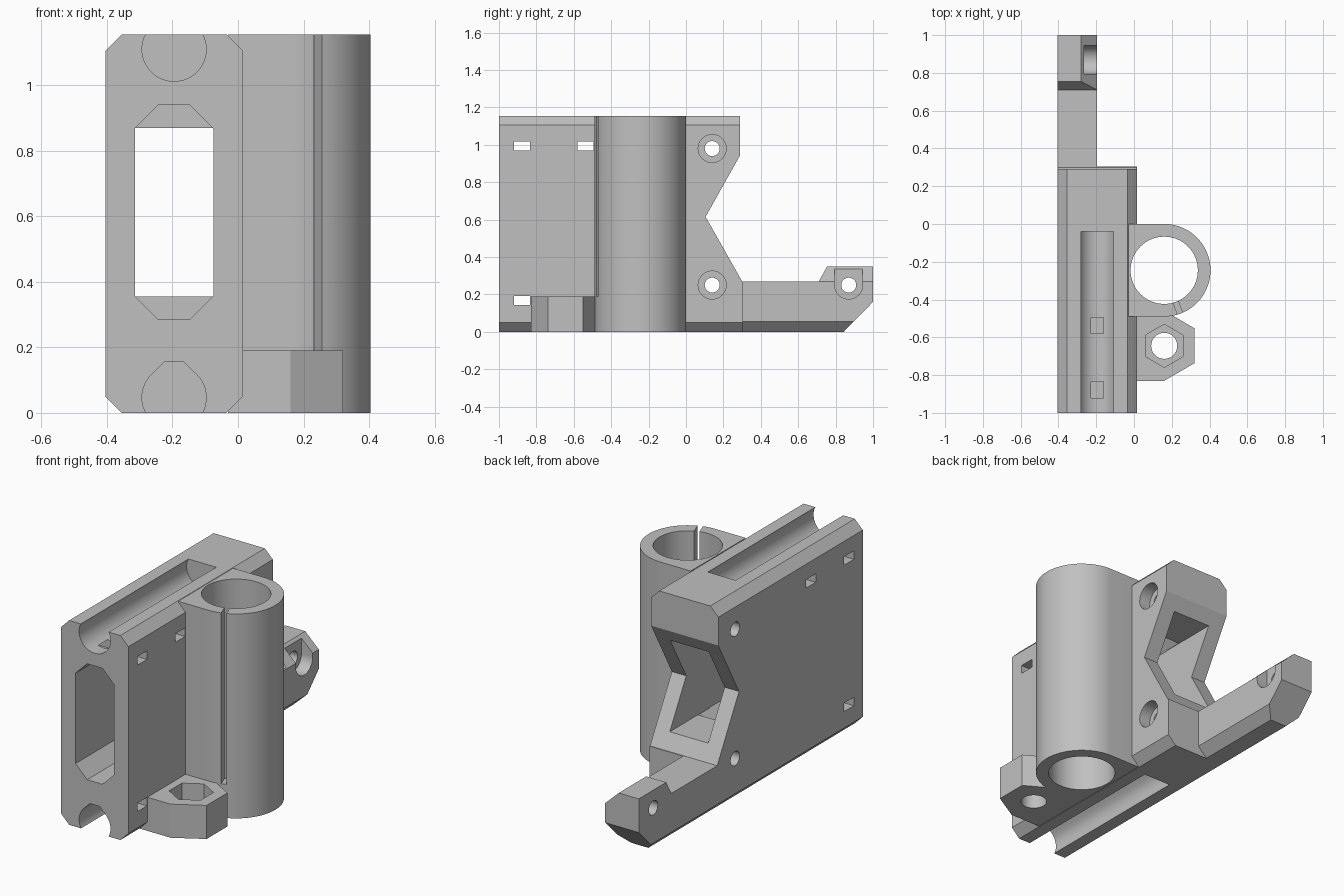
import bpy, bmesh, math
from mathutils import Vector

if "Cube" in bpy.data.objects:
    bpy.data.objects.remove(bpy.data.objects["Cube"], do_unlink=True)

grey = bpy.data.materials.new("light grey plastic")
grey.use_nodes = True
GREY = (0.53, 0.53, 0.53, 1)
grey.diffuse_color = GREY
grey.node_tree.nodes["Principled BSDF"].inputs["Base Color"].default_value = GREY

H = 1.155                       # overall body height
LEFT, RIGHT = -0.405, 0.015     # body sides
ROD_X, ROD_R = -0.195, 0.098    # horizontal rod grooves
TUBE_X, TUBE_Y, TUBE_R = 0.16, -0.245, 0.245
NUT_Y = -0.645


def prism(name, axis, pts, lo, hi):
    """Extrude a flat profile along an axis from lo to hi."""
    place = {"x": lambda p, t: (t, p[0], p[1]),
             "y": lambda p, t: (p[0], t, p[1]),
             "z": lambda p, t: (p[0], p[1], t)}[axis]
    bm = bmesh.new()
    a = [bm.verts.new(place(p, lo)) for p in pts]
    b = [bm.verts.new(place(p, hi)) for p in pts]
    bm.faces.new(a)
    bm.faces.new(b)
    for i in range(len(pts)):
        j = (i + 1) % len(pts)
        bm.faces.new((a[i], a[j], b[j], b[i]))
    bmesh.ops.recalc_face_normals(bm, faces=bm.faces)
    mesh = bpy.data.meshes.new(name)
    bm.to_mesh(mesh)
    bm.free()
    mesh.materials.append(grey)
    ob = bpy.data.objects.new(name, mesh)
    bpy.context.collection.objects.link(ob)
    return ob


def arc(cx, cy, r, start=0, end=360, n=48):
    """Points on an arc, in degrees; a full turn leaves out the repeat."""
    full = abs(end - start) == 360
    steps = [math.radians(start + (end - start) * i / n) for i in range(n if full else n + 1)]
    return [(cx + r * math.cos(t), cy + r * math.sin(t)) for t in steps]


def rect(x0, x1, y0, y1):
    return [(x0, y0), (x1, y0), (x1, y1), (x0, y1)]


def octagon(x0, x1, y0, y1, c):
    return [(x0 + c, y0), (x1 - c, y0), (x1, y0 + c), (x1, y1 - c),
            (x1 - c, y1), (x0 + c, y1), (x0, y1 - c), (x0, y0 + c)]


def combine(body, other, operation):
    """Boolean the other solid into the body, then discard it."""
    mod = body.modifiers.new("combine", "BOOLEAN")
    mod.operation, mod.solver, mod.object = operation, "EXACT", other
    bpy.context.view_layer.update()
    graph = bpy.context.evaluated_depsgraph_get()
    mesh = bpy.data.meshes.new_from_object(body.evaluated_get(graph))
    body.modifiers.clear()
    body.data = mesh
    bpy.data.objects.remove(other, do_unlink=True)


def cut(axis, pts, lo, hi):
    combine(body, prism("cutter", axis, pts, lo, hi), "DIFFERENCE")


# Body: bevelled bar trimmed to the side outline with its notch and arm
body = prism("rod_carriage", "y", octagon(LEFT, RIGHT, 0, H, 0.05), -1, 1)
side = [(-1.1, -0.1), (0.745, -0.1), (1, 0.16), (1, 0.35), (0.755, 0.35), (0.71, 0.27),
        (0.3, 0.27), (0.105, 0.615), (0.29, 0.945), (0.29, 1.3), (-1.1, 1.3)]
combine(body, prism("side_outline", "x", side, -1, 1), "INTERSECT")

# Arm: narrowed, with bevelled lower and upper edges
cut("y", [(-0.305, -0.055), (ROD_X, 0.055), (ROD_X, 0.27), (-0.3, 0.369),
          (-0.3, 0.5), (0.2, 0.5), (0.2, -0.055)], 0.305, 1.1)

# Vertical bearing tube, blended square into the body
outer = [(-0.03, -0.49)] + arc(TUBE_X, TUBE_Y, TUBE_R, -90, 90, 40) + [(-0.03, 0)]
combine(body, prism("bearing_tube", "z", outer, 0, H), "UNION")

# Nut holder at the foot of the tube
holder = [(-0.03, -0.83), (TUBE_X, -0.83), (0.32, -0.737), (0.32, -0.552),
          (0.2, -0.482), (0.16, -0.4), (-0.03, -0.4)]
combine(body, prism("nut_holder", "z", holder, 0, 0.19), "UNION")

# Tube bore and its clamping slit
cut("z", arc(TUBE_X, TUBE_Y, 0.178, n=64), -0.1, 1.3)
out = Vector((math.cos(math.radians(-70)), math.sin(math.radians(-70))))
across = Vector((-out.y, out.x)) * 0.014
centre = Vector((TUBE_X, TUBE_Y))
slit = [centre + out * d + across * s for d, s in ((0.1, -1), (0.255, -1), (0.255, 1), (0.1, 1))]
cut("z", slit, 0.19, 1.3)

# Hexagonal nut pocket and screw hole
cut("z", arc(TUBE_X, NUT_Y, 0.114, 30, 390, 6), 0.09, 0.3)
cut("z", arc(TUBE_X, NUT_Y, 0.069, n=32), -0.1, 0.3)

# Rod grooves: round above, flattened teardrop below
cut("y", arc(ROD_X, 1.11, ROD_R), -1.1, -0.04)
flat = 0.03
cut("y", arc(ROD_X, 0.047, ROD_R, 135, 405, 36)
    + [(ROD_X + flat, 0.155), (ROD_X - flat, 0.155)], -1.1, -0.04)

# Belt window: bevelled at the front, plain at the notch
cut("y", octagon(-0.315, -0.075, 0.285, 0.94, 0.072), -1.1, 0)
cut("y", rect(-0.315, -0.075, 0.355, 0.87), -0.1, 0.5)

# Tie slots
for y, z in ((-0.92, 0.97), (-0.58, 0.97), (-0.92, 0.143)):
    cut("x", rect(y, y + 0.086, z, z + 0.048), -0.6, 0.1)

# Counterbored side screw holes
for z in (0.25, 0.98):
    cut("x", arc(0.14, z, 0.04, n=24), -0.6, 0.1)
    cut("x", arc(0.14, z, 0.075, n=32), -0.055, 0.1)

# Arm tip: screw hole and open-topped round pocket
cut("x", arc(0.87, 0.25, 0.04, n=24), -0.6, 0)
cut("x", arc(0.87, 0.25, 0.075, 180, 360, 20) + [(0.945, 0.5), (0.795, 0.5)], -0.265, 0)

bpy.ops.object.select_all(action="DESELECT")
body.select_set(True)
bpy.context.view_layer.objects.active = body
bpy.ops.object.shade_smooth_by_angle(angle=math.radians(25))
